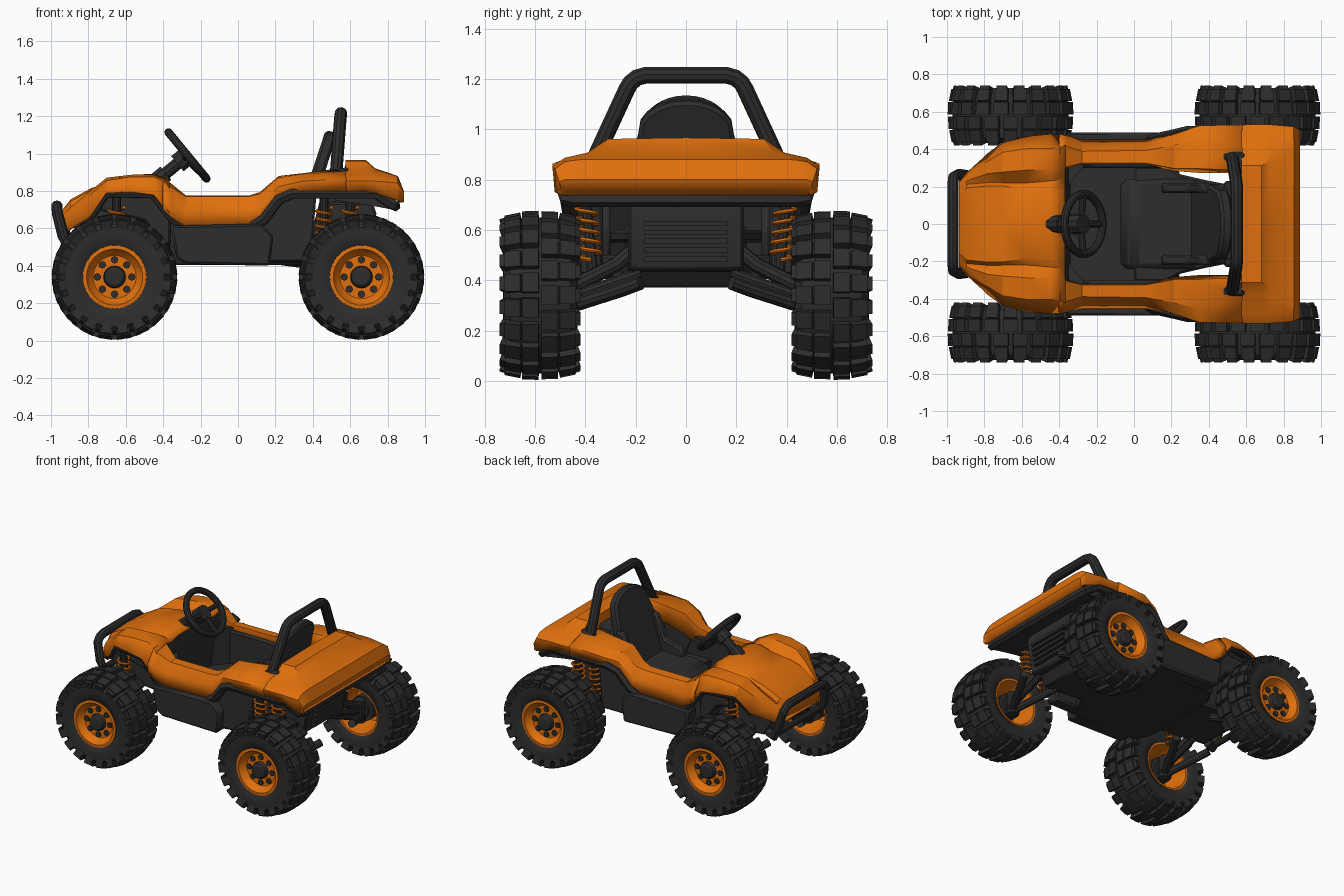
import bpy, bmesh, math
from mathutils import Matrix, Vector

if "Cube" in bpy.data.objects:
    bpy.data.objects.remove(bpy.data.objects["Cube"])


def material(name, rgb):
    m = bpy.data.materials.new(name)
    m.diffuse_color = (*rgb, 1)
    m.use_nodes = True
    m.node_tree.nodes["Principled BSDF"].inputs["Base Color"].default_value = m.diffuse_color
    return m


ORANGE = material("orange_paint", (0.74, 0.16, 0.004))
BLACK = material("black_plastic", (0.026, 0.026, 0.026))


def add(name, mesh, mat, mirror=False):
    mesh.materials.clear()
    mesh.materials.append(mat)
    ob = bpy.data.objects.new(name, mesh)
    bpy.context.collection.objects.link(ob)
    if mirror:
        ob.modifiers.new("mirror", 'MIRROR').use_axis = (False, True, False)
    return ob


def from_bm(name, bm, mat, mirror=False):
    bmesh.ops.recalc_face_normals(bm, faces=bm.faces)
    mesh = bpy.data.meshes.new(name)
    bm.to_mesh(mesh)
    bm.free()
    return add(name, mesh, mat, mirror)


def loft(name, stations):
    """Half shell: each station is (x, [(y, z), ...]); mirrored and thickened, black inside."""
    bm = bmesh.new()
    rows = [[bm.verts.new((x, y, z)) for y, z in pts] for x, pts in stations]
    for a, b in zip(rows, rows[1:]):
        for i in range(len(a) - 1):
            bm.faces.new((a[i], a[i + 1], b[i + 1], b[i]))
    ob = from_bm(name, bm, ORANGE, True)
    if sum(p.normal.z * p.area for p in ob.data.polygons) < 0:
        ob.data.flip_normals()
    ob.data.materials.append(BLACK)
    s = ob.modifiers.new("thickness", 'SOLIDIFY')
    s.thickness, s.offset, s.material_offset = 0.014, 0, 1
    return ob


def extrude(name, pts, vec, mat=BLACK, mirror=False, bevel=0.012):
    """Flat outline pushed along a vector."""
    bm = bmesh.new()
    f = bm.faces.new([bm.verts.new(p) for p in pts])
    ext = bmesh.ops.extrude_face_region(bm, geom=[f])["geom"]
    bmesh.ops.translate(bm, vec=vec, verts=[v for v in ext if isinstance(v, bmesh.types.BMVert)])
    ob = from_bm(name, bm, mat, mirror)
    if bevel:
        ob.modifiers.new("bevel", 'BEVEL').width = bevel
    return ob


def prism(name, profile, y0, y1, **kw):
    """Side profile (x, z) extruded from y0 to y1."""
    return extrude(name, [(x, y0, z) for x, z in profile], (0, y1 - y0, 0), **kw)


def plan(name, half, z0, z1, **kw):
    """Symmetric outline (x, y) seen from above, extruded from z0 to z1."""
    pts = half + [(x, -y) for x, y in reversed(half)]
    return extrude(name, [(x, y, z0) for x, y in pts], (0, 0, z1 - z0), **kw)


def tube(name, pts, r, mat=BLACK, mirror=False, cyclic=False, res=3):
    cu = bpy.data.curves.new(name, 'CURVE')
    cu.dimensions = '3D'
    cu.bevel_depth, cu.bevel_resolution, cu.use_fill_caps = r, res, True
    sp = cu.splines.new('POLY')
    sp.points.add(len(pts) - 1)
    for p, c in zip(sp.points, pts):
        p.co = (*c, 1)
    sp.use_cyclic_u = cyclic
    tmp = bpy.data.objects.new("tmp", cu)
    mesh = bpy.data.meshes.new_from_object(tmp)
    bpy.data.objects.remove(tmp)
    mesh.name = name
    return add(name, mesh, mat, mirror)


WY, WZ = 0.58, 0.34


def lathe(name, profile, mat, n=40):
    """Spin (radius, y offset) around the wheel axle."""
    bm = bmesh.new()
    vs = [bm.verts.new((0, WY + y, WZ + r)) for r, y in profile]
    es = [bm.edges.new(p) for p in zip(vs, vs[1:])]
    bmesh.ops.spin(bm, geom=vs + es, cent=(0, WY, WZ), axis=(0, 1, 0), angle=math.tau, steps=n, use_merge=True)
    bmesh.ops.remove_doubles(bm, verts=bm.verts, dist=0.0005)
    return from_bm(name, bm, mat, True)


# Wheels: tyre, tread blocks, rim, hub, brake drum and bolts
def wheel(x, tag):
    parts = [lathe(tag + "_tyre", [(.155, -.12), (.175, -.135), (.22, -.148), (.265, -.146), (.295, -.12), (.31, -.05),
                                   (.31, .05), (.295, .12), (.265, .146), (.22, .148), (.175, .135), (.155, .12)], BLACK),
             lathe(tag + "_rim", [(.16, -.13), (.172, -.14), (.158, -.14), (.145, -.06), (.13, .04), (.04, .06),
                                  (.04, .095), (.115, .095), (.135, .115), (.15, .142), (.17, .14), (.16, .12)],
                   ORANGE),
             lathe(tag + "_hub", [(.001, -.10), (.06, -.10), (.06, .105), (.055, .125), (.04, .135), (.001, .135)],
                   BLACK, 16),
             lathe(tag + "_brake", [(.001, -.08), (.09, -.08), (.09, .0), (.001, .0)], BLACK, 20)]
    bm = bmesh.new()
    n = 20
    # (y offset, radius, tangent, width, height, tilt, phase)
    rows = [(-.038, .31, .078, .066, .046, -.04, 0), (.038, .31, .078, .066, .046, .04, .5)]
    for s in (-1, 1):
        rows += [(s * .106, .299, .07, .064, .046, s * .2, .25 + s * .25),
                 (s * .14, .272, .055, .022, .07, s * .3, .25 + s * .25)]
    for y, r, t, w, h, tilt, ph in rows:
        for i in range(n):
            m = (Matrix.Translation((0, WY, WZ)) @ Matrix.Rotation(math.tau * (i + ph) / n, 4, 'Y')
                 @ Matrix.Translation((0, y, r)) @ Matrix.Rotation(-tilt, 4, 'X') @ Matrix.Diagonal((t, w, h, 1)))
            bmesh.ops.create_cube(bm, size=1, matrix=m)
    parts.append(from_bm(tag + "_tread", bm, BLACK, True))
    bm = bmesh.new()
    for i in range(8):
        a = math.tau * i / 8
        m = (Matrix.Translation((.092 * math.cos(a), WY + .094, WZ + .092 * math.sin(a)))
             @ Matrix.Rotation(math.pi / 2, 4, 'X'))
        bmesh.ops.create_cone(bm, cap_ends=True, segments=8, radius1=.02, radius2=.02, depth=.02, matrix=m)
    parts.append(from_bm(tag + "_bolts", bm, BLACK, True))
    for p in parts:
        p.location.x = x


wheel(-.66, "front_wheel")
wheel(.66, "rear_wheel")

# Orange hood with front fenders
loft("hood", [
    (-.90, [(0, .56), (.16, .56), (.18, .56), (.20, .56), (.22, .56), (.23, .56)]),
    (-.93, [(0, .70), (.15, .70), (.18, .67), (.20, .66), (.22, .64), (.23, .57)]),
    (-.89, [(0, .75), (.19, .74), (.21, .71), (.23, .71), (.26, .69), (.27, .60)]),
    (-.78, [(0, .81), (.20, .80), (.22, .77), (.27, .80), (.33, .78), (.37, .67)]),
    (-.70, [(0, .83), (.20, .82), (.22, .79), (.28, .865), (.38, .85), (.43, .79)]),
    (-.57, [(0, .86), (.18, .85), (.22, .82), (.29, .88), (.40, .87), (.465, .795)]),
    (-.45, [(0, .88), (.17, .88), (.23, .85), (.29, .885), (.40, .87), (.475, .78)]),
    (-.37, [(0, .86), (.17, .86), (.24, .84), (.30, .85), (.41, .83), (.47, .68)]),
])
# Orange door rails running back to the rear arch
loft("side_rail", [
    (-.40, [(.29, .72), (.30, .86), (.41, .845), (.475, .76), (.47, .70)]),
    (-.36, [(.30, .70), (.31, .835), (.41, .815), (.465, .73), (.465, .66)]),
    (-.28, [(.32, .66), (.33, .77), (.385, .765), (.425, .70), (.445, .61)]),
    (.06, [(.32, .66), (.33, .77), (.39, .765), (.425, .71), (.445, .62)]),
    (.12, [(.31, .68), (.32, .79), (.40, .78), (.445, .72), (.46, .64)]),
    (.22, [(.29, .74), (.30, .875), (.42, .865), (.475, .82), (.48, .77)]),
    (.35, [(.28, .78), (.30, .89), (.45, .885), (.52, .85), (.515, .80)]),
    (.58, [(.28, .80), (.29, .92), (.39, .90), (.525, .86), (.515, .80)]),
])
# Orange rear deck
loft("rear_deck", [
    (.57, [(0, .79), (.30, .80), (.36, .85), (.48, .83), (.50, .82), (.50, .79)]),
    (.58, [(0, .96), (.31, .955), (.37, .905), (.48, .88), (.525, .85), (.515, .80)]),
    (.68, [(0, .96), (.31, .955), (.37, .905), (.48, .88), (.525, .85), (.515, .80)]),
    (.73, [(0, .915), (.34, .91), (.39, .90), (.48, .88), (.525, .85), (.515, .79)]),
    (.85, [(0, .875), (.40, .875), (.44, .872), (.48, .865), (.515, .84), (.515, .75)]),
    (.88, [(0, .80), (.40, .80), (.44, .80), (.48, .80), (.50, .79), (.50, .74)]),
    (.86, [(0, .74), (.40, .74), (.44, .74), (.48, .74), (.49, .74), (.49, .74)]),
])

# Dark trim below the orange edges
tube("rear_trim", [(.08, .445, .61), (.14, .46, .65), (.22, .478, .755), (.29, .495, .785), (.74, .495, .785),
                   (.83, .48, .725), (.84, .44, .72), (.84, -.001, .72)], .03, mirror=True, res=1)
tube("front_trim", [(-.78, .36, .66), (-.70, .42, .78), (-.46, .455, .775), (-.37, .455, .66), (-.30, .44, .60)],
     .016, mirror=True, res=1)
prism("rear_underpanel", [(.52, .77), (.76, .77), (.84, .72), (.83, .70), (.72, .72), (.52, .75)], -.48, .48, bevel=0)

# Chassis, sills and inner panels
plan("belly", [(-.40, .30), (-.33, .41), (.20, .41), (.25, .25), (.40, .21)], .405, .50)
prism("rear_chassis", [(.18, .58), (.50, .66), (.66, .45), (.60, .37), (.40, .38), (.18, .41)], -.21, .21)
prism("front_chassis", [(-.88, .60), (-.84, .74), (-.70, .78), (-.38, .80), (-.36, .42), (-.80, .46)], -.23, .23)
prism("front_well_liner", [(-.76, .70), (-.70, .79), (-.44, .80), (-.36, .66), (-.36, .50), (-.42, .52), (-.50, .64)],
      .22, .36, mirror=True)
prism("sill", [(-.36, .615), (.12, .625), (.19, .56), (.17, .40), (-.28, .41), (-.33, .44)], .38, .49, mirror=True)
prism("rear_side_panel", [(.05, .63), (.14, .65), (.26, .79), (.42, .79), (.39, .42), (.10, .42)],
      .33, .43, mirror=True)
prism("tub_wall", [(-.38, .74), (.16, .74), (.22, .60), (.18, .45), (-.38, .45)], .30, .335, mirror=True)
extrude("dashboard", [(-.42, 0, .845), (-.37, 0, .845), (-.34, 0, .72), (-.36, 0, .48), (-.42, 0, .48)],
        (0, .31, 0), mirror=True, bevel=0)
extrude("footwell_corner", [(-.37, .18, .48), (-.37, .32, .48), (-.26, .32, .48)], (0, 0, .28), mirror=True, bevel=0)

# Rear grille box with slats
prism("grille_box", [(.48, .74), (.72, .74), (.74, .68), (.70, .44), (.48, .42)], -.23, .23)
for i in range(5):
    z = .475 + i * .035
    prism("grille_slat", [(.68, z), (.735 + i * .006, z), (.735 + i * .006, z + .02), (.68, z + .02)],
          -.165, .165, bevel=0)

# Seat: shell, cushion and rounded backrest
plan("seat_shell", [(.0, .31), (.17, .31), (.25, .265), (.38, .235), (.56, .20)], .55, .60)
prism("seat_cushion", [(-.08, .50), (-.06, .58), (.0, .62), (.34, .64), (.36, .50)], -.24, .24, bevel=.03)
outline = [(-.21, 0), (.21, 0), (.21, .32), (.19, .40)]
outline += [(.19 * math.cos(a), .42 + .12 * math.sin(a)) for a in [math.pi * k / 10 for k in range(1, 10)]]
outline += [(-.19, .40), (-.21, .32)]
extrude("seat_back", [(.29 + .33 * h, y, .585 + h) for y, h in outline], (.065, 0, -.015), bevel=.015)
prism("seat_bolster", [(.14, .60), (.16, .68), (.29, .72), (.36, .88), (.42, .90), (.40, .60)], .165, .22, mirror=True)
prism("seat_support", [(.40, .60), (.47, .88), (.58, .90), (.58, .60)], -.19, .19)

# Roll bar and feet
half = [(.525, .355, .90), (.545, .235, 1.16), (.547, .22, 1.185), (.549, .195, 1.205), (.55, .16, 1.215)]
tube("roll_bar", half + [(x, -y, z) for x, y, z in reversed(half)], .034)
prism("roll_bar_foot", [(.47, .90), (.59, .93), (.59, .90), (.47, .87)], .31, .385, mirror=True)

# Front bumper
half = [(-.84, .24, .50), (-.90, .26, .49), (-.935, .265, .56), (-.965, .25, .68), (-.968, .22, .71), (-.968, .18, .72)]
tube("bumper", half + [(x, -y, z) for x, y, z in reversed(half)], .03)
tube("bumper_crossbar", [(-.91, -.26, .51), (-.91, .26, .51)], .022)

# Steering wheel and column
c, u, v = Vector((-.27, 0, .99)), Vector((0, 1, 0)), Vector((.635, 0, -.773))
nrm = Vector((.773, 0, .635))
ring = [c + .16 * (math.cos(t) * u + math.sin(t) * v) for t in [math.tau * k / 32 for k in range(32)]]
tube("steering_wheel", ring, .022, cyclic=True)
for t in (0, math.pi, math.pi / 2):
    tube("steering_spoke", [c - nrm * .02, c + .16 * (math.cos(t) * u + math.sin(t) * v)], .018)
tube("steering_hub", [c - nrm * .07, c], .055)
tube("steering_column", [c - nrm * .25, c - nrm * .04], .034)
tube("steering_collar", [c - nrm * .23, c - nrm * .15], .048)

# Suspension: arms, axle, shock rods and coil springs
for x, tag, shocks in ((-.66, "front", (-.65,)), (.66, "rear", (.46, .60))):
    for dx in (-.10, .10):
        tube(tag + "_lower_arm", [(x + dx * 1.4, .18, .39), (x + dx, .26, .36), (x, .48, .29)], .028, mirror=True)
    tube(tag + "_upper_arm", [(x - .04, .22, .51), (x - .02, .28, .46), (x, .48, .36)], .03, mirror=True)
    tube(tag + "_axle", [(x, .18, .43), (x, .44, WZ), (x, .55, WZ)], .022, mirror=True)
    tube(tag + "_knuckle", [(x, .47, .26), (x, .47, .42)], .04, mirror=True)
    for sx in shocks:
        lo, hi = Vector((sx, .37, .43)), Vector((sx, .405, .77))
        tube(tag + "_shock_rod", [lo, hi], .024, mirror=True)
        coil = []
        for k in range(6 * 12 + 1):
            t = math.tau * k / 12
            coil.append(lo.lerp(hi, .15 + .68 * k / 72) + Vector((.04 * math.cos(t), .04 * math.sin(t), 0)))
        tube(tag + "_spring", coil, .009, ORANGE, True, res=1)

# Shading: smooth surfaces with kept edges
for ob in bpy.context.scene.objects:
    ob.select_set(True)
    bpy.context.view_layer.objects.active = ob
bpy.ops.object.shade_smooth_by_angle(angle=math.radians(30))
